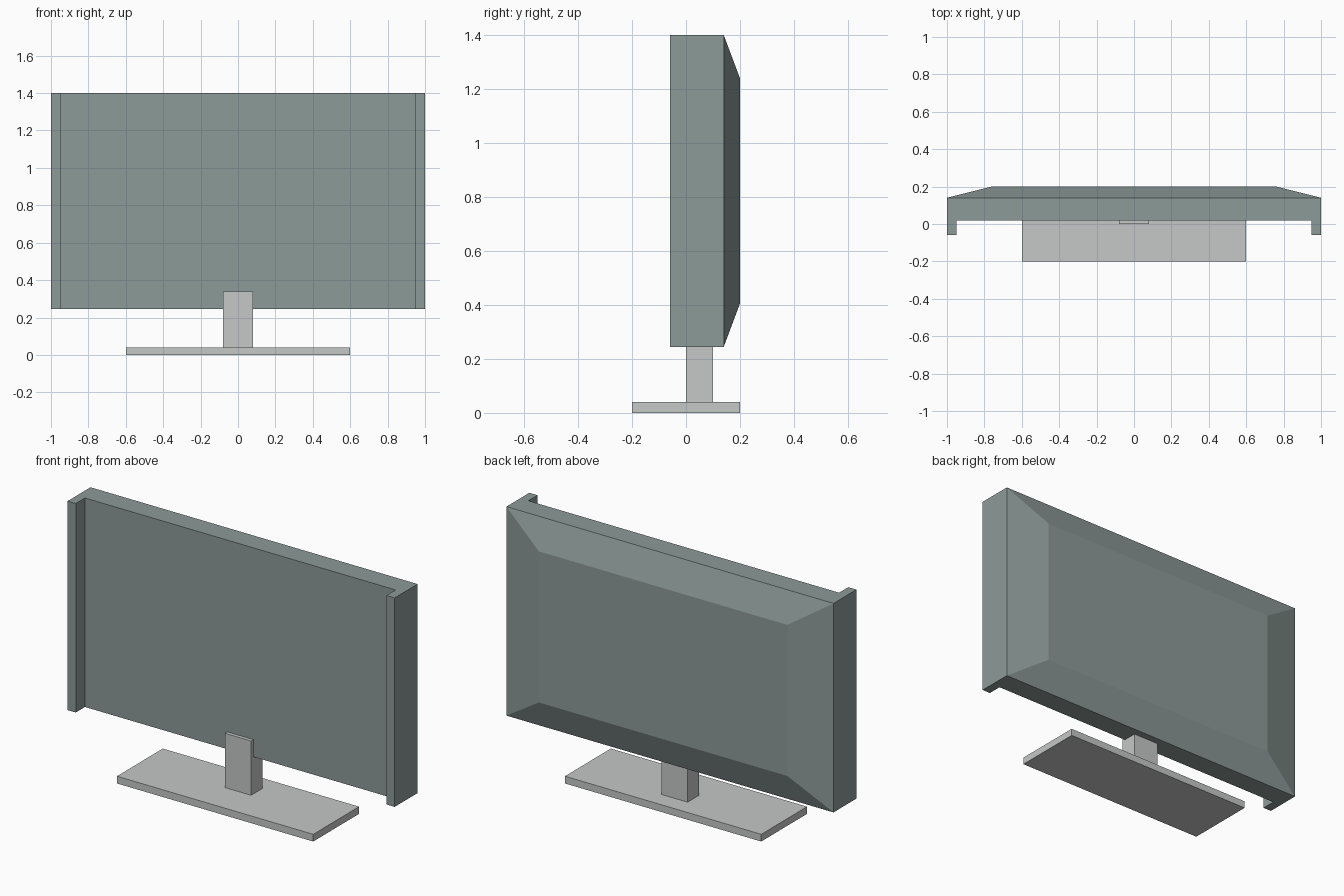
import bpy, bmesh

if "Cube" in bpy.data.objects:
    bpy.data.objects.remove(bpy.data.objects["Cube"])


def material(name, rgb):
    m = bpy.data.materials.new(name)
    m.diffuse_color = (*rgb, 1)
    m.use_nodes = True
    m.node_tree.nodes["Principled BSDF"].inputs["Base Color"].default_value = m.diffuse_color
    return m


def finish(name, bm, mat):
    bmesh.ops.recalc_face_normals(bm, faces=bm.faces)
    me = bpy.data.meshes.new(name)
    bm.to_mesh(me)
    bm.free()
    me.materials.append(mat)
    ob = bpy.data.objects.new(name, me)
    bpy.context.collection.objects.link(ob)
    return ob


def box(name, x, y, z, mat):
    bm = bmesh.new()
    bmesh.ops.create_cube(bm, size=1)
    for v in bm.verts:
        for i, (lo, hi) in enumerate((x, y, z)):
            v.co[i] = lo if v.co[i] < 0 else hi
    return finish(name, bm, mat)


casing = material("grey green", (0.265, 0.325, 0.315))
stand = material("light grey", (0.56, 0.58, 0.565))

# Screen housing: U-shaped plan with side flanges, extruded upward
Z0, Z1 = 0.245, 1.4
plan = [(-1, 0.14), (-1, -0.06), (-0.95, -0.06), (-0.95, 0.02),
        (0.95, 0.02), (0.95, -0.06), (1, -0.06), (1, 0.14)]
bm = bmesh.new()
low = [bm.verts.new((x, y, Z0)) for x, y in plan]
high = [bm.verts.new((x, y, Z1)) for x, y in plan]
bm.faces.new(low)
bm.faces.new(high)
for i in range(len(plan) - 1):
    bm.faces.new((low[i], low[i + 1], high[i + 1], high[i]))

# Tapered back of the housing
rim = [low[0], low[-1], high[-1], high[0]]
back = [bm.verts.new((x, 0.2, z)) for x, z in
        ((-0.76, 0.405), (0.76, 0.405), (0.76, 1.24), (-0.76, 1.24))]
for i in range(4):
    j = (i + 1) % 4
    bm.faces.new((rim[i], rim[j], back[j], back[i]))
bm.faces.new(back)
finish("screen_housing", bm, casing)

# Stand
box("stand_post", (-0.08, 0.08), (0, 0.1), (0.04, 0.34), stand)
box("stand_base", (-0.6, 0.6), (-0.2, 0.2), (0, 0.04), stand)
